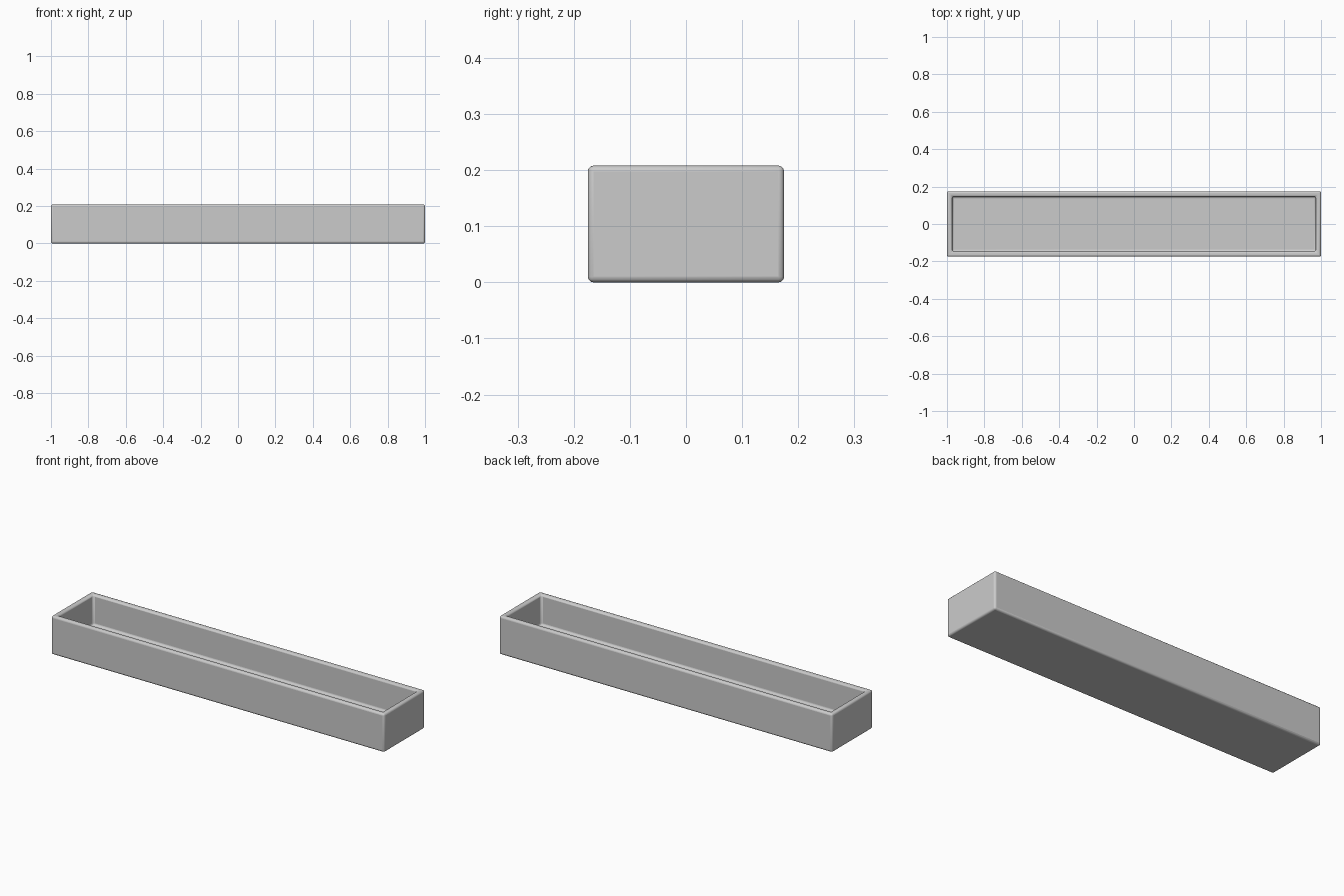
import bpy, bmesh
from mathutils import Matrix

if "Cube" in bpy.data.objects:
    bpy.data.objects.remove(bpy.data.objects["Cube"])

L, W, H = 2.0, 0.35, 0.208   # outer size
WALL, FLOOR, ROUND = 0.04, 0.045, 0.01

# Solid block standing on the ground
bm = bmesh.new()
bmesh.ops.create_cube(bm, size=1, matrix=Matrix.Translation((0, 0, H / 2)) @ Matrix.Diagonal((L, W, H, 1)))
bm.normal_update()

# Hollow: inset the top into a rim, then push the middle down to the floor
top = max(bm.faces, key=lambda f: f.calc_center_median().z)
bmesh.ops.inset_region(bm, faces=[top], thickness=WALL)
inner = bmesh.ops.extrude_discrete_faces(bm, faces=[top])["faces"][0]
for v in inner.verts:
    v.co.z = FLOOR
bmesh.ops.recalc_face_normals(bm, faces=bm.faces)

mesh = bpy.data.meshes.new("planter_trough")
bm.to_mesh(mesh)
bm.free()
trough = bpy.data.objects.new("planter_trough", mesh)
bpy.context.collection.objects.link(trough)

# Softly rounded edges
bevel = trough.modifiers.new("rounded_edges", 'BEVEL')
bevel.width = ROUND
bevel.segments = 3
bevel.limit_method = 'ANGLE'

bpy.context.view_layer.objects.active = trough
trough.select_set(True)
bpy.ops.object.shade_smooth_by_angle()
